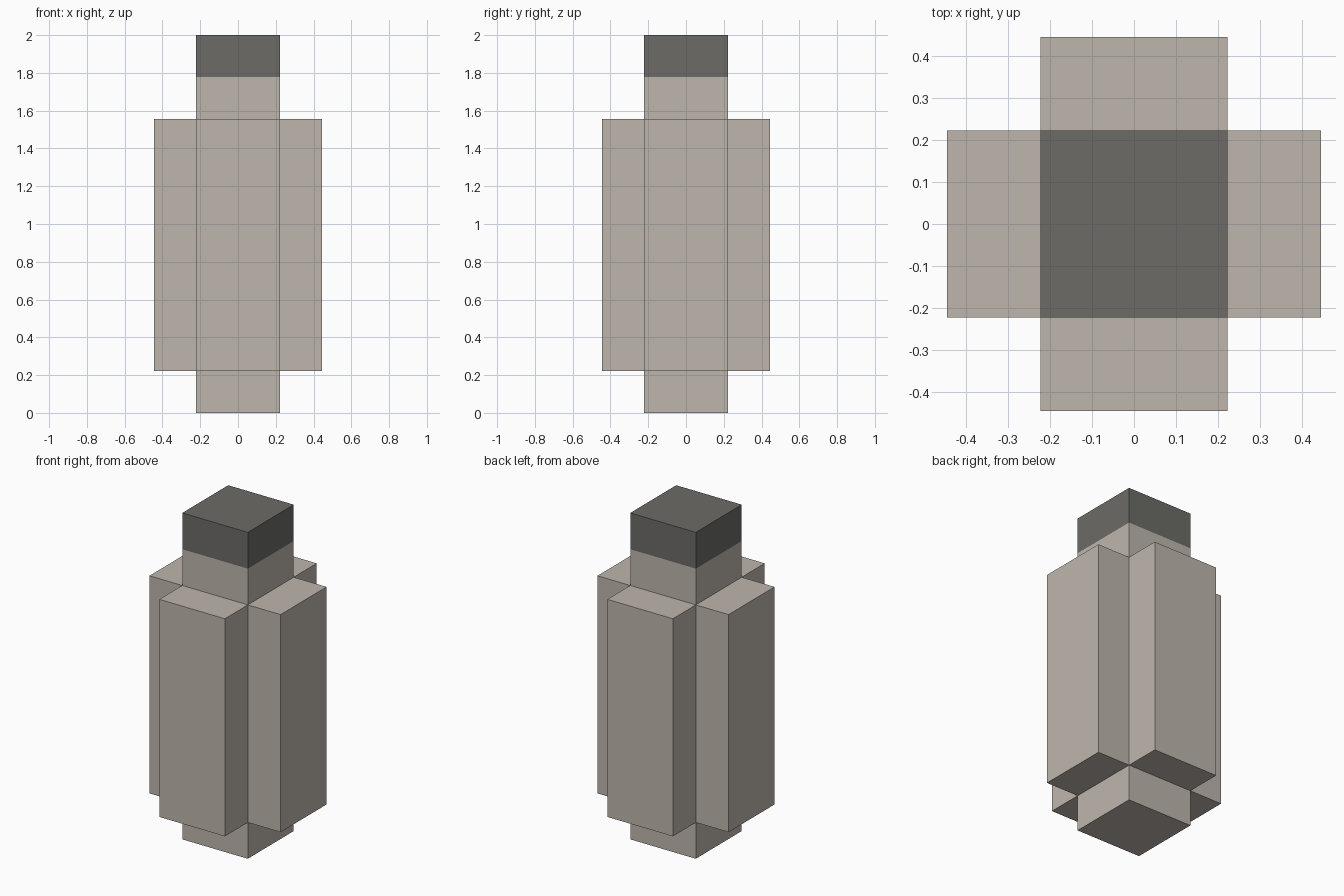
import bpy
import math
from mathutils import Matrix

if "Cube" in bpy.data.objects:
    bpy.data.objects.remove(bpy.data.objects["Cube"], do_unlink=True)

U = 2 / 9  # block unit: the whole model is nine units tall


def make_material(name, rgb):
    mat = bpy.data.materials.new(name)
    mat.use_nodes = True
    mat.diffuse_color = (*rgb, 1)
    mat.node_tree.nodes["Principled BSDF"].inputs["Base Color"].default_value = (*rgb, 1)
    return mat


def box(name, low, high, mat, turn=0.0):
    """Box between two corners given in units, turned about the z axis."""
    bpy.ops.mesh.primitive_cube_add(size=1)
    obj = bpy.context.object
    obj.name = name
    size = [(b - a) * U for a, b in zip(low, high)]
    centre = [(a + b) / 2 * U for a, b in zip(low, high)]
    obj.data.transform(Matrix.Rotation(turn, 4, 'Z')
                       @ Matrix.Translation(centre)
                       @ Matrix.Diagonal((*size, 1)))
    obj.data.materials.append(mat)
    return obj


stone = make_material("warm_grey", (0.515, 0.468, 0.418))
dark = make_material("dark_grey", (0.150, 0.147, 0.136))

# Central square column and its dark cap
box("core_column", (-1, -1, 0), (1, 1, 8), stone)
box("top_cap", (-1, -1, 8), (1, 1, 9), dark)

# Four raised side blocks around the column
for i, side in enumerate(("left", "back", "right", "front")):
    box(f"{side}_block", (1, -1, 1), (2, 1, 7), stone, i * math.pi / 2)
